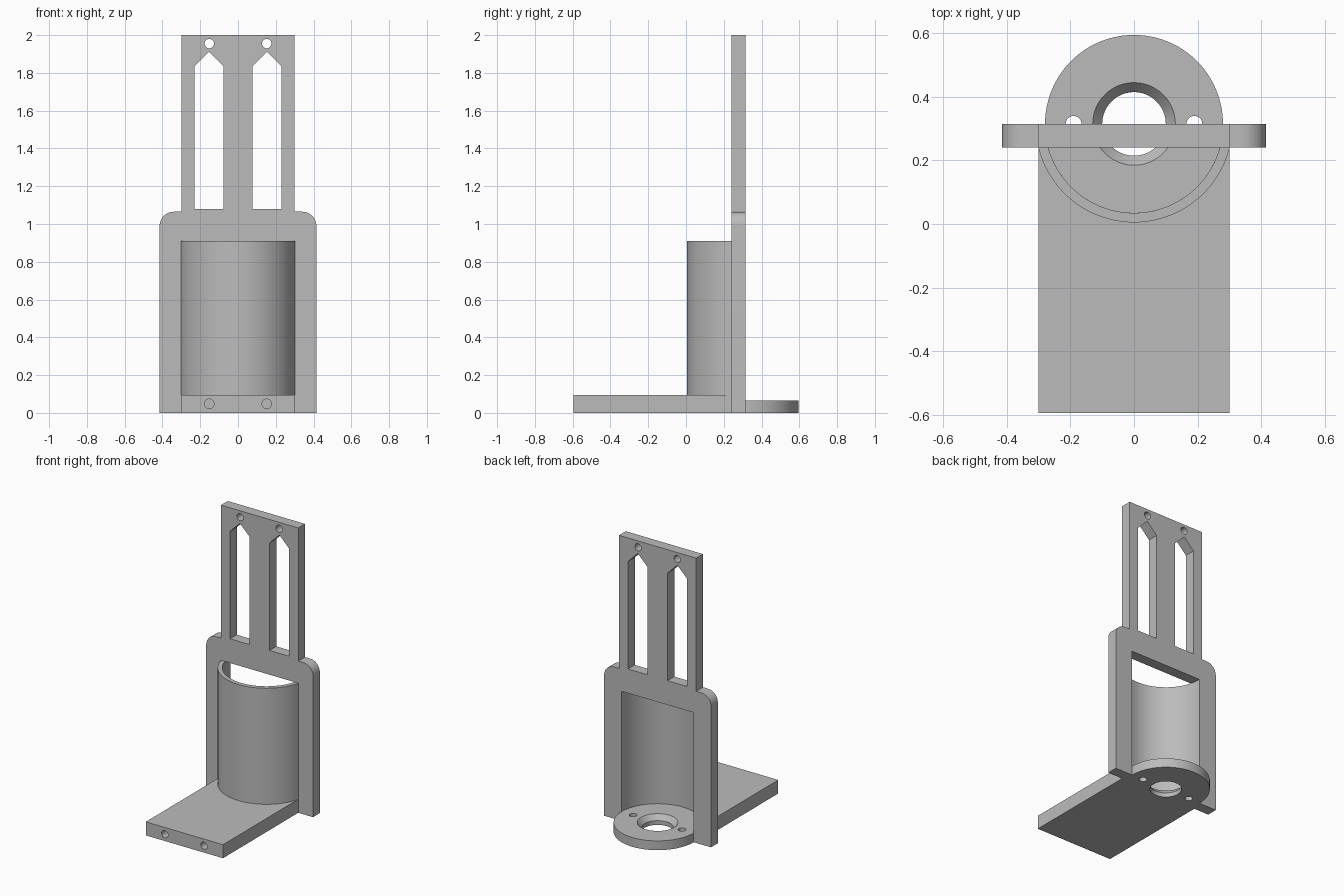
import bpy, bmesh, math
from mathutils import Vector

if "Cube" in bpy.data.objects:
    bpy.data.objects.remove(bpy.data.objects["Cube"], do_unlink=True)

grey = bpy.data.materials.new("plain grey")
grey.use_nodes = True
COLOUR = (0.5, 0.5, 0.5, 1)
grey.diffuse_color = COLOUR
grey.node_tree.nodes["Principled BSDF"].inputs["Base Color"].default_value = COLOUR

AXIS_Y = 0.315          # vertical axis of the holder, also the back of the plate
PLATE_FRONT = 0.24
BORE, OUTER = 0.28, 0.31
SLAB_TOP, DISC_TOP, HOLDER_TOP = 0.095, 0.065, 0.91
HOLE_X, HOLE_R = 0.152, 0.025


def arc(cx, cy, r, start, end, n):
    angles = [math.radians(start + (end - start) * i / n) for i in range(n + 1)]
    return [(cx + r * math.cos(a), cy + r * math.sin(a)) for a in angles]


def prism(name, outline, low, high, upright=False):
    """Extrude an outline along z, or along y when upright (outline is x, z)."""
    place = (lambda u, v, w: (u, w, v)) if upright else (lambda u, v, w: (u, v, w))
    bm = bmesh.new()
    face = bm.faces.new([bm.verts.new(place(u, v, low)) for u, v in outline])
    grown = bmesh.ops.extrude_face_region(bm, geom=[face])
    moved = [g for g in grown["geom"] if isinstance(g, bmesh.types.BMVert)]
    bmesh.ops.translate(bm, verts=moved, vec=Vector(place(0, 0, high - low)))
    return finish(name, bm)


def finish(name, bm):
    bmesh.ops.recalc_face_normals(bm, faces=bm.faces)
    mesh = bpy.data.meshes.new(name)
    bm.to_mesh(mesh)
    bm.free()
    mesh.materials.append(grey)
    obj = bpy.data.objects.new(name, mesh)
    bpy.context.collection.objects.link(obj)
    return obj


def activate(obj):
    bpy.ops.object.select_all(action='DESELECT')
    obj.select_set(True)
    bpy.context.view_layer.objects.active = obj


def cut(target, cutter):
    cutter.hide_render = True
    mod = target.modifiers.new("cut", 'BOOLEAN')
    mod.operation, mod.solver, mod.object = 'DIFFERENCE', 'EXACT', cutter
    activate(target)
    bpy.ops.object.modifier_apply(modifier=mod.name)
    bpy.data.objects.remove(cutter, do_unlink=True)


def circle(cx, cy, r, n):
    return arc(cx, cy, r, 0, 360, n)[:-1]


# Back plate: wide rounded lower half with a narrow upper panel
half = [(0.415, 0)] + arc(0.34, 0.99, 0.075, 0, 90, 12) + [(0.30, 1.065), (0.30, 2)]
plate = prism("back_plate", half + [(-x, z) for x, z in reversed(half)],
              PLATE_FRONT, AXIS_Y, upright=True)
cut(plate, prism("bore_cutter", circle(0, AXIS_Y, BORE, 96), -0.1, HOLDER_TOP))

# Pointed slots and screw holes in the upper panel
for side in (-1, 1):
    slot = [(0.077, 1.08), (0.23, 1.08), (0.23, 1.835), (0.1535, 1.911), (0.077, 1.835)]
    cut(plate, prism("slot_cutter", [(side * x, z) for x, z in slot], 0.1, 0.5, True))
    cut(plate, prism("hole_cutter", circle(side * HOLE_X, 1.955, HOLE_R, 32), 0.1, 0.5, True))

# Base slab with a round seat at the back and two holes in its front edge
slab = prism("base_slab", [(-0.3, -0.595), (0.3, -0.595), (0.3, PLATE_FRONT), (-0.3, PLATE_FRONT)],
             0, SLAB_TOP)
cut(slab, prism("bore_cutter", circle(0, AXIS_Y, BORE, 96), -0.1, 0.3))
for side in (-1, 1):
    cut(slab, prism("hole_cutter", circle(side * HOLE_X, 0.048, HOLE_R, 32), -0.7, -0.4, True))

# Curved holder wall in front of the plate
drop = AXIS_Y - PLATE_FRONT
a_out = math.degrees(math.asin(drop / OUTER))
a_in = math.degrees(math.asin(drop / BORE))
wall_outline = (arc(0, AXIS_Y, OUTER, 180 + a_out, 360 - a_out, 48)
                + arc(0, AXIS_Y, BORE, 360 - a_in, 180 + a_in, 48))
wall = prism("holder_wall", wall_outline, SLAB_TOP, HOLDER_TOP)

# Floor disc: turned ring with a countersunk centre hole
bm = bmesh.new()
section = [(0.10, 0), (BORE, 0), (BORE, DISC_TOP), (0.13, DISC_TOP), (0.10, 0.03)]
verts = [bm.verts.new((r, AXIS_Y, z)) for r, z in section]
edges = [bm.edges.new((verts[i - 1], verts[i])) for i in range(len(verts))]
bmesh.ops.spin(bm, geom=verts + edges, cent=(0, AXIS_Y, 0), axis=(0, 0, 1),
               angle=math.tau, steps=96, use_merge=True)
bmesh.ops.remove_doubles(bm, verts=bm.verts, dist=0.0001)
disc = finish("floor_disc", bm)
for side in (-1, 1):
    cut(disc, prism("hole_cutter", circle(side * 0.19, AXIS_Y, HOLE_R, 32), -0.1, 0.2))

for part in (plate, slab, wall, disc):
    activate(part)
    bpy.ops.object.shade_smooth_by_angle(angle=math.radians(30))
